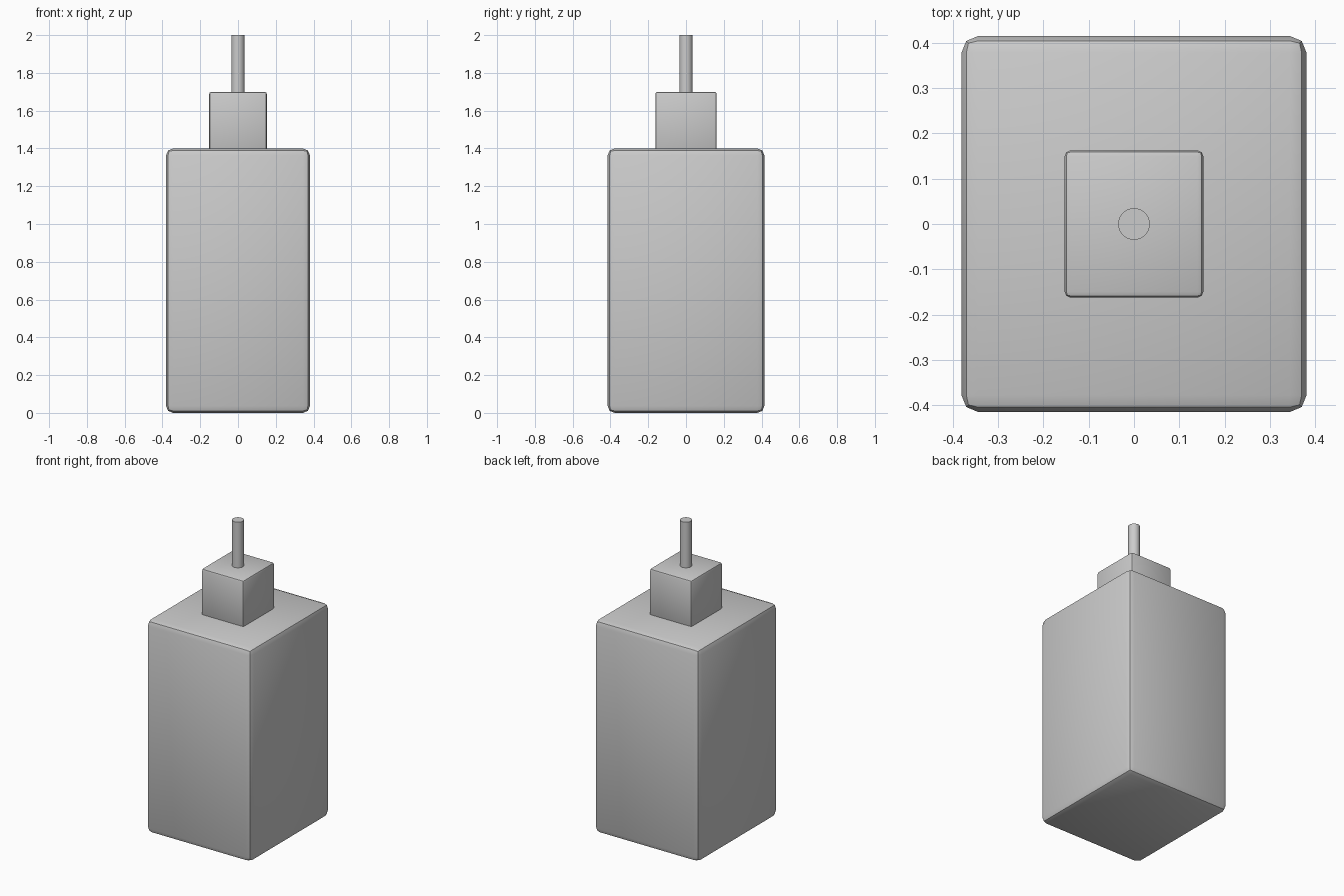
import bpy
import math

if "Cube" in bpy.data.objects:
    bpy.data.objects.remove(bpy.data.objects["Cube"])


def finish(obj, name):
    obj.name = name
    bpy.ops.object.shade_smooth_by_angle(angle=math.radians(40))


def rounded_box(name, size_x, size_y, z0, z1, bevel):
    bpy.ops.mesh.primitive_cube_add(size=1, location=(0, 0, (z0 + z1) / 2))
    obj = bpy.context.object
    obj.scale = (size_x, size_y, z1 - z0)
    bpy.ops.object.transform_apply(location=False, rotation=False, scale=True)
    mod = obj.modifiers.new("rounded_edges", 'BEVEL')
    mod.width = bevel
    mod.segments = 2
    bpy.ops.object.modifier_apply(modifier=mod.name)
    finish(obj, name)


# Main block and the smaller block on top (sunk slightly into it)
rounded_box("body", 0.762, 0.83, 0.0, 1.40, 0.037)
rounded_box("neck", 0.306, 0.325, 1.385, 1.70, 0.013)

# Thin rod rising from the neck
bpy.ops.mesh.primitive_cylinder_add(vertices=32, radius=0.035, depth=0.31,
                                    location=(0, 0, 1.845))
finish(bpy.context.object, "rod")
